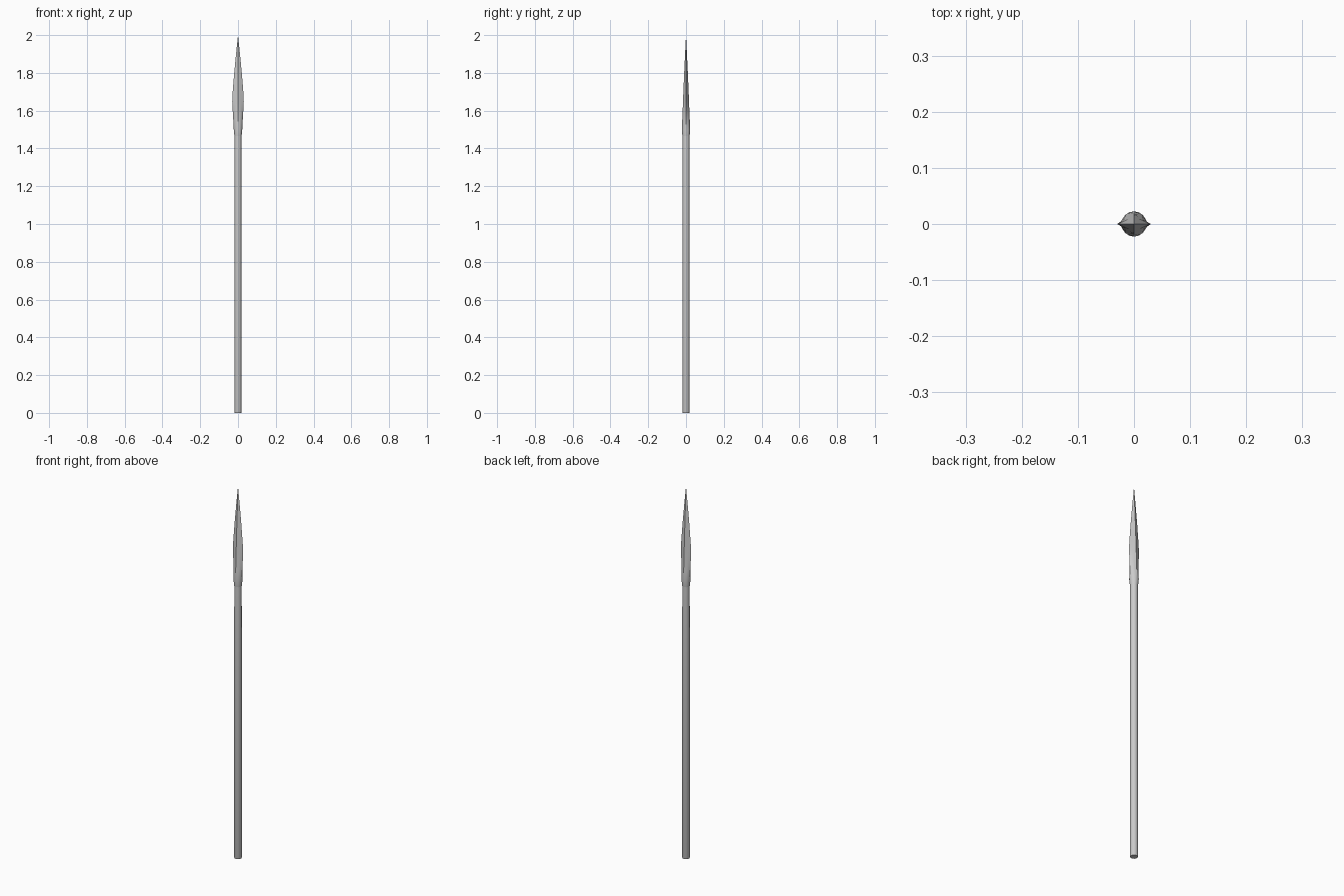
import bpy, bmesh
from math import cos, sin, pi

if "Cube" in bpy.data.objects:
    bpy.data.objects.remove(bpy.data.objects["Cube"])


def loft(name, stations, sides, tip=None):
    """Skin rings of (z, half_x, half_y, diamond blend 0..1), closing at an optional tip."""
    bm = bmesh.new()
    rings = []
    for z, a, b, k in stations:
        ring = []
        for i in range(sides):
            t = 2 * pi * i / sides
            c, s = cos(t), sin(t)
            d = abs(c) + abs(s)
            f = (1 - k) + k / d
            ring.append(bm.verts.new((a * c * f, b * s * f, z)))
        rings.append(ring)
    for lo, hi in zip(rings, rings[1:]):
        for i in range(sides):
            j = (i + 1) % sides
            bm.faces.new((lo[i], lo[j], hi[j], hi[i]))
    bm.faces.new(rings[0][::-1])
    if tip is None:
        bm.faces.new(rings[-1])
    else:
        apex = bm.verts.new((0, 0, tip))
        for i in range(sides):
            bm.faces.new((rings[-1][i], rings[-1][(i + 1) % sides], apex))
    bmesh.ops.recalc_face_normals(bm, faces=bm.faces)
    mesh = bpy.data.meshes.new(name)
    bm.to_mesh(mesh)
    bm.free()
    obj = bpy.data.objects.new(name, mesh)
    bpy.context.collection.objects.link(obj)
    bpy.context.view_layer.objects.active = obj
    obj.select_set(True)
    bpy.ops.object.shade_smooth_by_angle(angle=0.5)
    obj.select_set(False)
    return obj


# Wooden shaft, rounded slightly at the butt
loft("shaft", [(0, 0.018, 0.018, 0), (0.004, 0.0195, 0.0195, 0),
               (1.48, 0.0185, 0.0185, 0)], 16)

# Spearhead: round socket flowing into a flat, ridged blade
loft("spearhead", [
    (1.465, 0.0188, 0.0188, 0),
    (1.50, 0.0225, 0.0225, 0),
    (1.55, 0.0250, 0.0200, 0.3),
    (1.60, 0.0280, 0.0178, 0.7),
    (1.65, 0.0305, 0.0160, 1),
    (1.70, 0.0282, 0.0140, 1),
    (1.80, 0.0200, 0.0097, 1),
    (1.90, 0.0105, 0.0050, 1),
], 16, tip=2.0)
